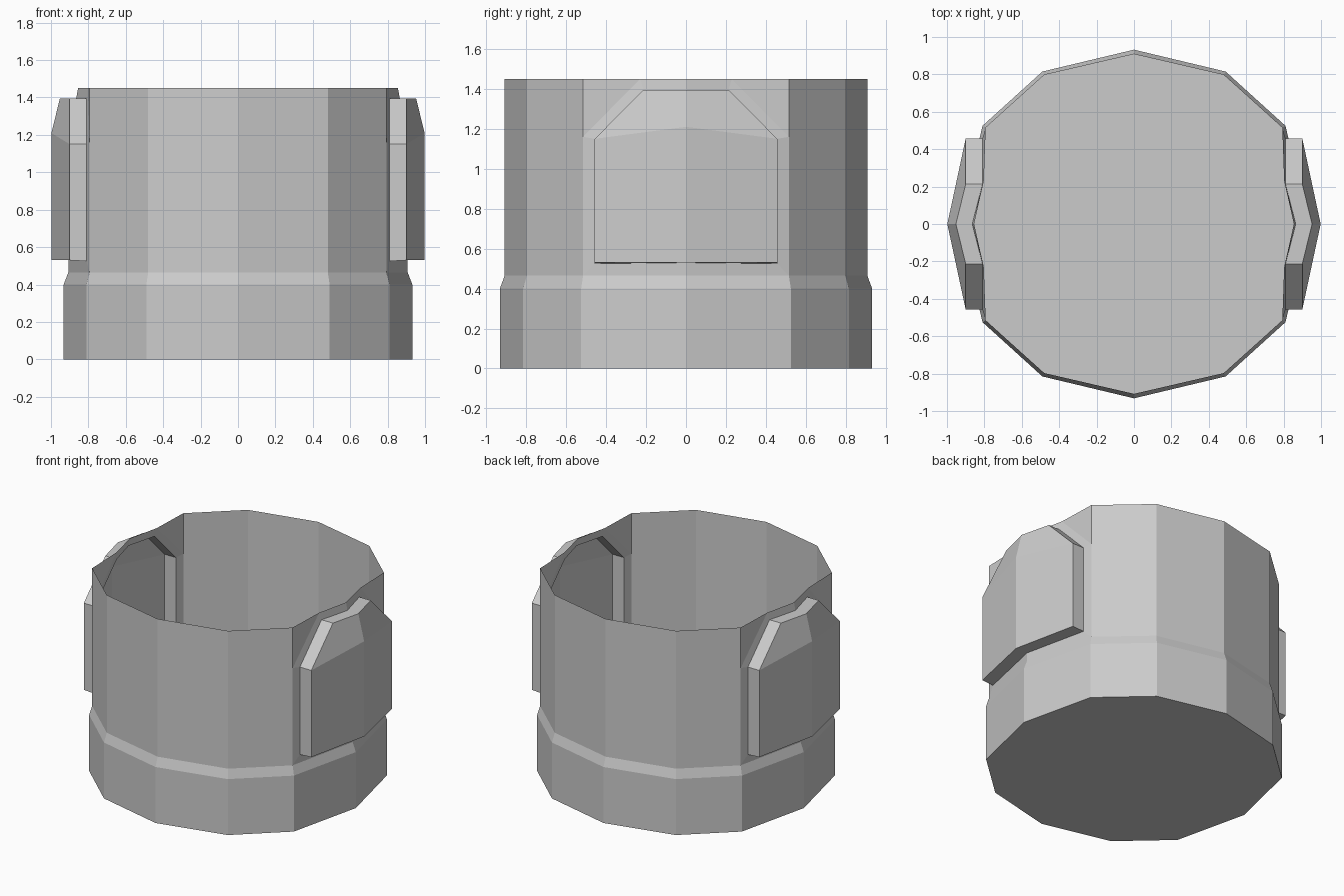
import bpy, bmesh

if "Cube" in bpy.data.objects:
    bpy.data.objects.remove(bpy.data.objects["Cube"])


def mirrored_object(name, pts, faces):
    """Build a quadrant patch, reflect it across x and y, and weld the seams."""
    bm = bmesh.new()
    for sx in (1, -1):
        for sy in (1, -1):
            v = {k: bm.verts.new((x * sx, y * sy, z)) for k, (x, y, z) in pts.items()}
            for f in faces:
                bm.faces.new([v[k] for k in f])
    bmesh.ops.remove_doubles(bm, verts=bm.verts[:], dist=0.001)
    bmesh.ops.recalc_face_normals(bm, faces=bm.faces[:])
    me = bpy.data.meshes.new(name)
    bm.to_mesh(me)
    bm.free()
    ob = bpy.data.objects.new(name, me)
    bpy.context.collection.objects.link(ob)
    return ob


# cup: twelve-sided single-skin wall with a wider foot
pts, faces = {"centre": (0, 0, 0)}, []
foot = [(0, .932), (.49, .815), (.81, .525), (.932, 0)]
wall = [(0, .908), (.48, .797), (.793, .515), (.907, 0)]
levels = [(foot, 0), (foot, .40), (wall, .465), (wall, 1.45)]
for j, (plan, z) in enumerate(levels):
    for i, (x, y) in enumerate(plan):
        if (j, i) != (3, 3):
            pts[j, i] = (x, y, z)
for j in range(3):
    for i in range(3):
        if (j, i) != (2, 2):
            faces.append([(j, i), (j, i + 1), (j + 1, i + 1), (j + 1, i)])

# floor
faces.append(["centre", (0, 3), (0, 2), (0, 1), (0, 0)])

# side wall with an opening and a dented rim
hole = {"h0": (.905, 0, .53), "h1": (.81, .457, .525), "h2": (.81, .457, 1.15),
        "h3": (.81, .213, 1.395), "h4": (.865, 0, 1.395)}
pts.update(hole)
pts.update({"A": (.793, .515, 1.16), "C": (.803, .23, 1.45), "D": (.855, 0, 1.45)})
faces += [[(2, 2), (2, 3), "h0", "h1"], [(2, 2), "h1", "h2", "A"],
          ["A", "h2", "h3", "C"], ["A", "C", (3, 2)], ["C", "h3", "h4", "D"]]
mirrored_object("cup", pts, faces)

# raised hollow side panels with clipped upper corners
outer = {"o0": (.998, 0, .53), "o1": (.90, .457, .53), "o2": (.90, .457, 1.15),
         "o3": (.90, .213, 1.395), "o4": (.952, 0, 1.395), "m": (.998, 0, 1.21)}
faces = [[f"h{i}", f"h{i+1}", f"o{i+1}", f"o{i}"] for i in range(4)]
faces += [["o0", "o1", "o2", "m"], ["m", "o2", "o3", "o4"]]
mirrored_object("side_panels", {**hole, **outer}, faces)


# shallow raised details on the floor
def disc(name, radius, top):
    bpy.ops.mesh.primitive_cylinder_add(vertices=12, radius=radius, depth=top,
                                        location=(0, 0, top / 2))
    bpy.context.object.name = name


disc("floor_ring", .50, .006)
disc("floor_boss", .16, .012)
bpy.ops.mesh.primitive_cube_add(size=1, location=(.145, 0, .007))
bar = bpy.context.object
bar.name = "floor_bar"
bar.scale = (.025, .28, .014)
